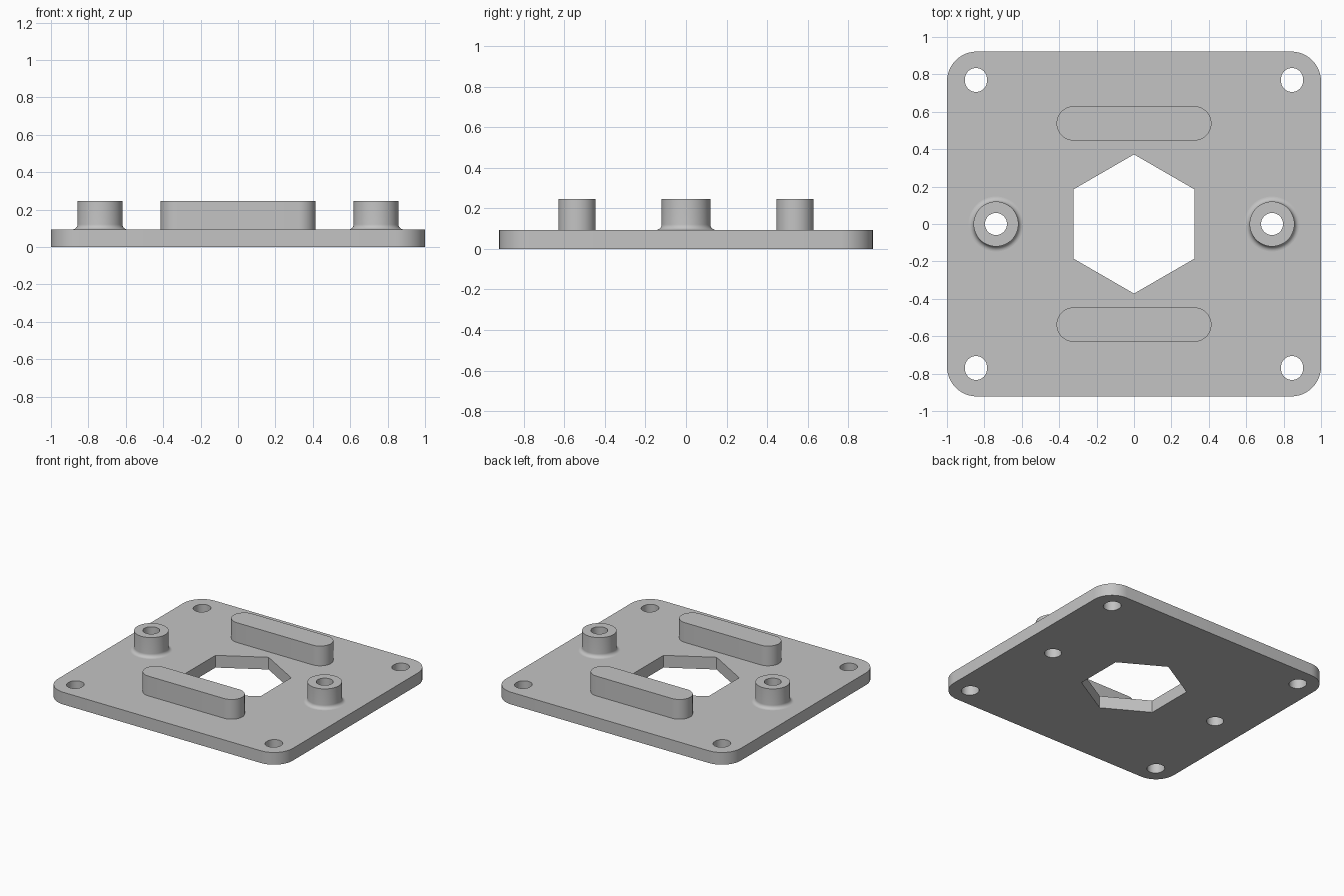
import bpy, bmesh
from math import pi, sin, cos
from mathutils import Vector

cube = bpy.data.objects.get("Cube")
if cube:
    bpy.data.objects.remove(cube, do_unlink=True)

PLATE_TOP, TOP = 0.094, 0.246
HALF_X, HALF_Y = 1.0, 0.922
BORE = 0.059
BOSS_X, BOSS_R, FILLET = 0.738, 0.12, 0.027

grey = bpy.data.materials.new("plain_grey")
grey.use_nodes = True
colour = (0.55, 0.55, 0.55, 1)
grey.diffuse_color = colour
grey.node_tree.nodes["Principled BSDF"].inputs["Base Color"].default_value = colour


def finish(name, bm):
    bmesh.ops.recalc_face_normals(bm, faces=bm.faces[:])
    mesh = bpy.data.meshes.new(name)
    bm.to_mesh(mesh)
    bm.free()
    mesh.materials.append(grey)
    obj = bpy.data.objects.new(name, mesh)
    bpy.context.collection.objects.link(obj)
    bpy.ops.object.select_all(action='DESELECT')
    obj.select_set(True)
    bpy.context.view_layer.objects.active = obj
    bpy.ops.object.shade_smooth_by_angle(angle=pi / 6)
    return obj


def rounded(cx, cy, hx, hy, r, steps=12):
    """Rounded rectangle outline; becomes a slot or circle when r nears hx or hy."""
    pts = []
    for q, (sx, sy) in enumerate([(1, 1), (-1, 1), (-1, -1), (1, -1)]):
        for i in range(steps + 1):
            a = (q + i / steps) * pi / 2
            pts.append((cx + sx * (hx - r) + r * cos(a),
                        cy + sy * (hy - r) + r * sin(a)))
    return pts


def slab(name, loops, z0, z1, keep_base=True):
    """Extrude an outline, with any further loops cut out as holes."""
    bm = bmesh.new()
    for pts in loops:
        vs = [bm.verts.new((x, y, z0)) for x, y in pts]
        for a, b in zip(vs, vs[1:] + vs[:1]):
            bm.edges.new((a, b))
    bmesh.ops.remove_doubles(bm, verts=bm.verts[:], dist=1e-5)
    bmesh.ops.triangle_fill(bm, use_beauty=True, edges=bm.edges[:], normal=(0, 0, 1))
    base = bm.faces[:]
    new = bmesh.ops.extrude_face_region(bm, geom=base, use_keep_orig=True)["geom"]
    bmesh.ops.translate(bm, vec=(0, 0, z1 - z0),
                        verts=[g for g in new if isinstance(g, bmesh.types.BMVert)])
    if not keep_base:
        under = [f for f in bm.faces if all(abs(v.co.z - z0) < 1e-5 for v in f.verts)]
        bmesh.ops.delete(bm, geom=under, context='FACES_ONLY')
    return finish(name, bm)


# Base plate with hexagonal window, corner slots and boss bores
loops = [rounded(0, 0, HALF_X, HALF_Y, 0.16)]
loops.append([(0.372 * sin(k * pi / 3), 0.372 * cos(k * pi / 3)) for k in range(6)])
for sx in (-1, 1):
    loops.append(rounded(sx * BOSS_X, 0, BORE, BORE, BORE))
    for sy in (-1, 1):
        loops.append(rounded(sx * 0.845, sy * 0.77, BORE, BORE + 0.005, BORE))
slab("base_plate", loops, 0, PLATE_TOP)

# Raised round-ended bars in front of and behind the window
for name, sy in (("front_bar", -1), ("back_bar", 1)):
    slab(name, [rounded(0, sy * 0.538, 0.414, 0.092, 0.092)], PLATE_TOP, TOP, False)

# Hollow bosses with a filleted foot
for name, sx in (("left_boss", 1), ("right_boss", -1)):
    foot = [(BOSS_R + FILLET * (1 - sin(i * pi / 16)),
             PLATE_TOP + FILLET * (1 - cos(i * pi / 16))) for i in range(9)]
    profile = foot + [(BOSS_R, TOP), (BORE, TOP), (BORE, PLATE_TOP)]
    bm = bmesh.new()
    vs = [bm.verts.new((sx * BOSS_X + r, 0, z)) for r, z in profile]
    es = [bm.edges.new(pair) for pair in zip(vs, vs[1:])]
    bmesh.ops.spin(bm, geom=vs + es, cent=Vector((sx * BOSS_X, 0, 0)),
                   axis=(0, 0, 1), angle=2 * pi, steps=48, use_duplicate=False)
    bmesh.ops.remove_doubles(bm, verts=bm.verts[:], dist=1e-5)
    finish(name, bm)
